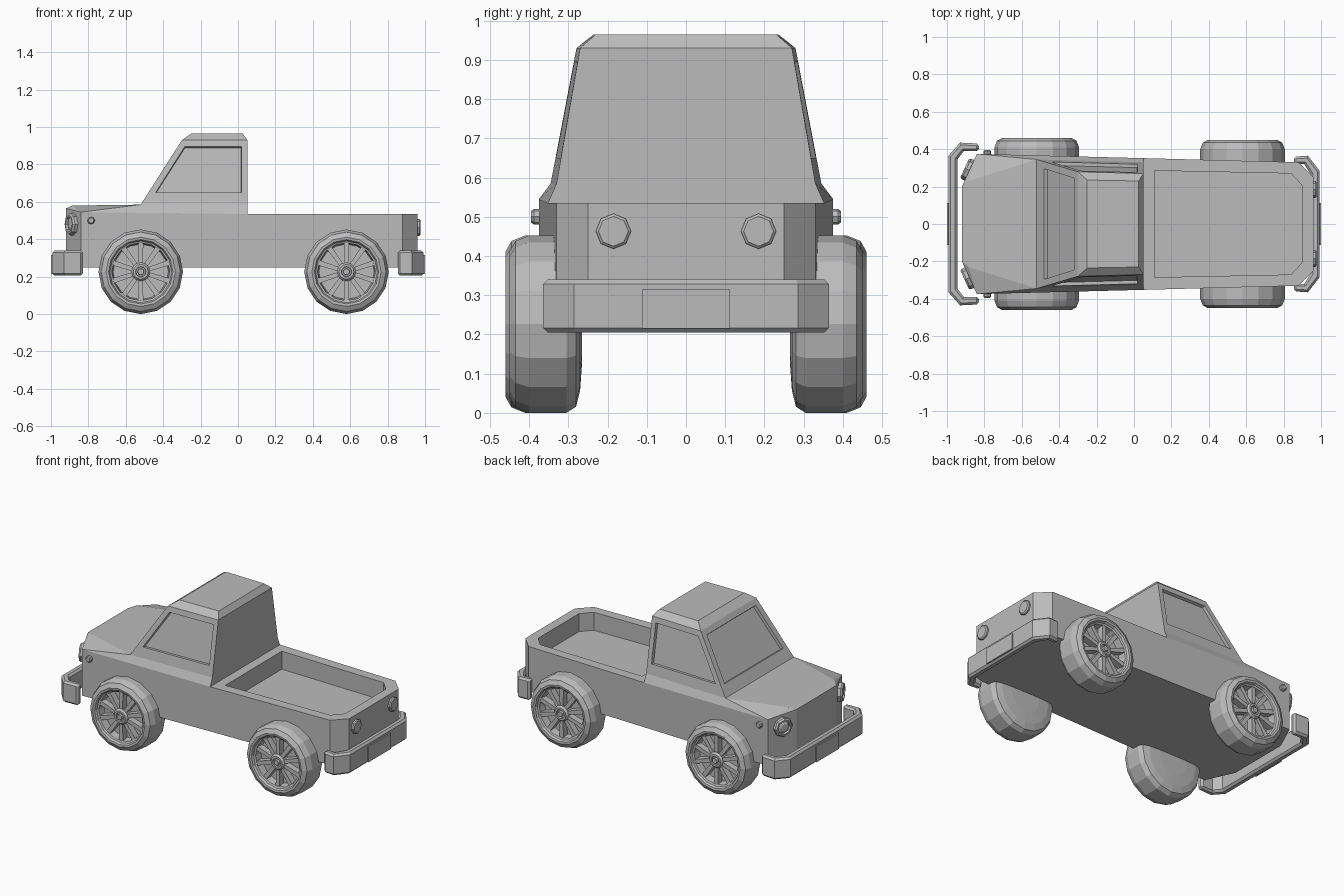
import bpy, bmesh, math
from mathutils import Matrix, Vector

old = bpy.data.objects.get("Cube")
if old:
    bpy.data.objects.remove(old, do_unlink=True)

# One plain grey for the whole truck
grey = bpy.data.materials.new("plain_grey")
grey.use_nodes = True
grey.diffuse_color = (0.5, 0.5, 0.5, 1)
grey.node_tree.nodes["Principled BSDF"].inputs["Base Color"].default_value = (0.5, 0.5, 0.5, 1)


def finish(name, bm):
    bmesh.ops.recalc_face_normals(bm, faces=bm.faces)
    mesh = bpy.data.meshes.new(name)
    bm.to_mesh(mesh)
    bm.free()
    mesh.materials.append(grey)
    obj = bpy.data.objects.new(name, mesh)
    bpy.context.collection.objects.link(obj)
    return obj


def lathe(bm, profile, sides):
    """Spin (radius, height) points around local z, capping both ends."""
    rings = []
    for r, h in profile:
        rings.append([bm.verts.new((r * math.cos(a), r * math.sin(a), h))
                      for a in (math.tau * i / sides for i in range(sides))])
    for low, high in zip(rings, rings[1:]):
        for i in range(sides):
            j = (i + 1) % sides
            bm.faces.new((low[i], low[j], high[j], high[i]))
    bm.faces.new(rings[0])
    bm.faces.new(rings[-1])


def place(obj, location, direction):
    obj.location = location
    obj.rotation_euler = Vector(direction).to_track_quat('Z', 'Y').to_euler()


# Body shell: named points on the left half, mirrored to the right
def side_y(x, z):
    return 0.3313 - 0.0263 * x - 0.174 * (z - 0.585)


plan = [(-0.92, 0.20), (-0.84, 0.375), (0.05, 0.352), (0.88, 0.33), (0.96, 0.25)]
belt = [0.565, 0.545, 0.535, 0.535, 0.535]
bed = [(0.11, 0.285), (0.84, 0.27), (0.90, 0.205)]
points = {
    "hood_front": (-0.885, 0.23, 0.58), "hood_rear": (-0.52, side_y(-0.52, 0.585), 0.585),
    "pillar_front": (-0.30, side_y(-0.30, 0.93), 0.93), "pillar_rear": (0.05, side_y(0.05, 0.93), 0.93),
    "shoulder": (0.05, side_y(0.05, 0.585), 0.585),
    "roof_front": (-0.25, 0.235, 0.965), "roof_rear": (0.025, 0.23, 0.965),
}
for i, (x, y) in enumerate(plan):
    points[f"sill{i}"] = (x, y, 0.25)
    points[f"belt{i}"] = (x, y, belt[i])
for i, (x, y) in enumerate(bed):
    points[f"rim{i}"] = (x, y, 0.535)
    points[f"floor{i}"] = (x, y, 0.42)

bm = bmesh.new()
vert = {(k, s): bm.verts.new((x, s * y, z)) for k, (x, y, z) in points.items() for s in (1, -1)}


def side_faces(names):
    return [bm.faces.new([vert[n, s] for n in names.split()]) for s in (1, -1)]


def cross_face(names):
    names = names.split()
    return bm.faces.new([vert[n, 1] for n in names] + [vert[n, -1] for n in reversed(names)])


for i in range(4):
    side_faces(f"sill{i} sill{i+1} belt{i+1} belt{i}")
for names in ("belt1 belt2 shoulder hood_rear", "belt0 belt1 hood_front",
              "belt1 hood_rear hood_front", "pillar_front pillar_rear roof_rear roof_front",
              "belt2 belt3 rim1 rim0", "belt3 belt4 rim2 rim1",
              "rim0 rim1 floor1 floor0", "rim1 rim2 floor2 floor1"):
    side_faces(names)
for names in ("sill0 belt0", "belt0 hood_front", "hood_front hood_rear", "pillar_front roof_front",
              "roof_front roof_rear", "roof_rear pillar_rear", "shoulder belt2", "belt2 rim0",
              "rim0 floor0", "floor0 floor1 floor2", "floor2 rim2", "rim2 belt4", "belt4 sill4",
              "sill0 sill1 sill2 sill3 sill4"):
    cross_face(names)
side_windows = side_faces("hood_rear shoulder pillar_rear pillar_front")
windshield = cross_face("hood_rear pillar_front")
rear_window = cross_face("shoulder pillar_rear")
bmesh.ops.recalc_face_normals(bm, faces=bm.faces)


# Windows: inset each cab face, fit it to the opening, then sink the pane
def cut_window(face, corners):
    bmesh.ops.inset_individual(bm, faces=[face], thickness=0.02)
    free = list(face.verts)
    for corner in corners:
        v = min(free, key=lambda p: (p.co - Vector(corner)).length)
        v.co = corner
        free.remove(v)
    bmesh.ops.inset_individual(bm, faces=[face], thickness=0.004, depth=-0.018)


for face, s in zip(side_windows, (1, -1)):
    cut_window(face, [(x, s * side_y(x, z), z) for x, z in
                      ((-0.44, 0.65), (-0.285, 0.895), (0.02, 0.895), (0.02, 0.65))])
cut_window(windshield, [(x, s * y, z) for s in (1, -1)
                        for x, y, z in ((-0.48, 0.295, 0.648), (-0.32, 0.245, 0.899))])
cut_window(rear_window, [(0.05, s * 0.22, z) for s in (1, -1) for z in (0.75, 0.905)])
finish("truck_body", bm)


# Wrap-around bumpers with number plates
def bumper(name, outer, inner, plate_x):
    half = outer + inner[::-1]
    outline = outer + [(x, -y) for x, y in reversed(outer)]
    outline += [(x, -y) for x, y in inner] + inner[::-1]
    bm = bmesh.new()
    low, high = ([bm.verts.new((x, y, z)) for x, y in outline] for z in (0.205, 0.34))
    bm.faces.new(low)
    bm.faces.new(high)
    for i in range(len(outline)):
        j = (i + 1) % len(outline)
        bm.faces.new((low[i], low[j], high[j], high[i]))
    obj = finish(name, bm)
    bevel = obj.modifiers.new("edge_bevel", 'BEVEL')
    bevel.width, bevel.segments, bevel.angle_limit = 0.012, 1, math.radians(60)
    bm = bmesh.new()
    bmesh.ops.create_cube(bm, size=1, matrix=Matrix.Translation((plate_x, 0, 0.265))
                          @ Matrix.Diagonal((0.009, 0.225, 0.10, 1)))
    finish(name + "_plate", bm)


bumper("front_bumper", [(-0.83, 0.43), (-0.93, 0.435), (-0.992, 0.365)],
       [(-0.83, 0.39), (-0.91, 0.39), (-0.945, 0.345)], -0.9955)
bumper("rear_bumper", [(0.855, 0.36), (0.93, 0.365), (0.992, 0.285)],
       [(0.855, 0.32), (0.91, 0.32), (0.945, 0.265)], 0.9955)


# Wheels: tyre and dish, spokes, hub; local z points outward
def wheel(name, x, y, side):
    bm = bmesh.new()
    lathe(bm, [(0.10, -0.085), (0.17, -0.08), (0.21, -0.07), (0.226, -0.045), (0.226, 0.05),
               (0.212, 0.085), (0.185, 0.10), (0.172, 0.098), (0.165, 0.085), (0.155, 0.08),
               (0.148, 0.035)], 16)
    for i in range(10):
        turn = Matrix.Rotation(math.tau * (i + 0.5) / 10, 4, 'Z')
        made = bmesh.ops.create_cube(bm, size=1, matrix=Matrix.Translation((0.097, 0, 0.058))
                                     @ Matrix.Diagonal((0.125, 0.022, 0.04, 1)))
        for v in made["verts"]:
            if v.co.x > 0.1:
                v.co.y *= 1.3
        bmesh.ops.transform(bm, matrix=turn, verts=made["verts"])
    lathe(bm, [(0.05, 0.03), (0.05, 0.078), (0.04, 0.09), (0.028, 0.09), (0.026, 0.08),
               (0.018, 0.08), (0.016, 0.094)], 12)
    place(finish(name, bm), (x, side * y, 0.226), (0, side, 0))


# Lamps: short lathed discs
def lamp(name, profile, sides, location, direction):
    bm = bmesh.new()
    lathe(bm, profile, sides)
    place(finish(name, bm), location, direction)


for label, s in (("left", 1), ("right", -1)):
    wheel(f"front_wheel_{label}", -0.52, 0.36, s)
    wheel(f"rear_wheel_{label}", 0.58, 0.35, s)
    lamp(f"headlight_{label}", [(0.06, -0.02), (0.06, 0.018), (0.052, 0.028), (0.042, 0.028),
                                (0.038, 0.016), (0.02, 0.024)], 8,
         (-0.88, s * 0.287, 0.48), (-0.91, s * 0.416, 0))
    lamp(f"tail_light_{label}", [(0.045, -0.01), (0.045, 0.01), (0.038, 0.016)], 8,
         (0.96, s * 0.185, 0.463), (1, 0, 0))
    lamp(f"side_marker_{label}", [(0.02, -0.02), (0.02, 0.015), (0.014, 0.022)], 8,
         (-0.785, s * 0.373, 0.5), (0, s, 0))
